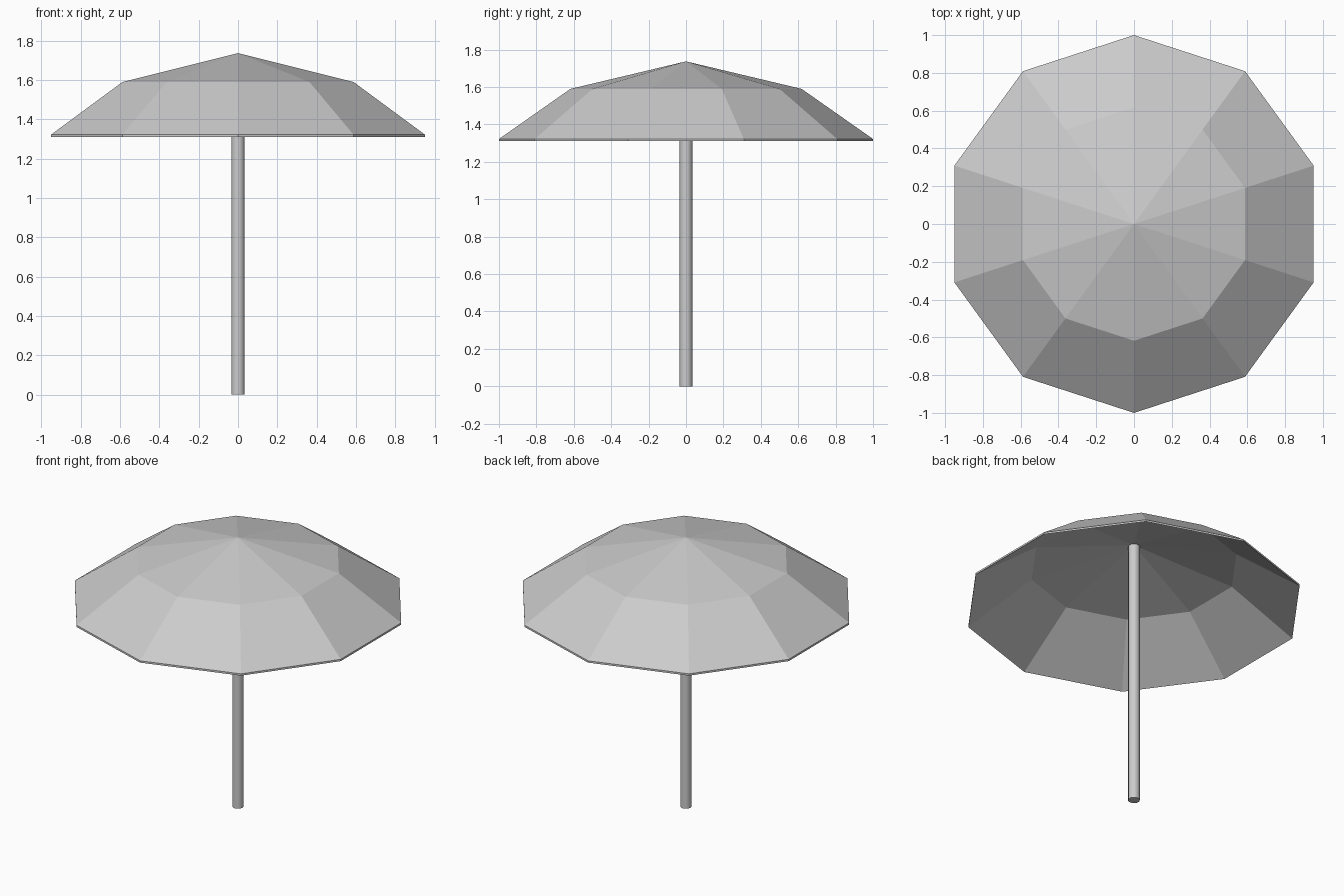
import bpy, bmesh
from math import cos, sin, radians

if "Cube" in bpy.data.objects:
    bpy.data.objects.remove(bpy.data.objects["Cube"])

SIDES = 10

def ring(bm, r, z):
    return [bm.verts.new((r * cos(radians(90 + 360 * i / SIDES)),
                          r * sin(radians(90 + 360 * i / SIDES)), z)) for i in range(SIDES)]

def lathe(name, start_z, profile, end_z):
    """Ten-sided closed solid: centre point, rings of (radius, z), centre point."""
    bm = bmesh.new()
    first = bm.verts.new((0, 0, start_z))
    rings = [ring(bm, r, z) for r, z in profile]
    last = bm.verts.new((0, 0, end_z))
    for i in range(SIDES):
        j = (i + 1) % SIDES
        bm.faces.new((first, rings[0][i], rings[0][j]))
        for a, b in zip(rings, rings[1:]):
            bm.faces.new((a[i], b[i], b[j], a[j]))
        bm.faces.new((last, rings[-1][j], rings[-1][i]))
    bmesh.ops.recalc_face_normals(bm, faces=bm.faces)
    mesh = bpy.data.meshes.new(name)
    bm.to_mesh(mesh)
    bm.free()
    obj = bpy.data.objects.new(name, mesh)
    bpy.context.collection.objects.link(obj)
    return obj

# Thin faceted canopy: outer skin, rim, inner skin
lathe("canopy", 1.737, [(0.618, 1.59), (1.0, 1.322), (1.0, 1.31), (0.618, 1.578)], 1.725)

# Pole from the ground up to the underside of the canopy
pole = lathe("pole", 0.0, [(0.035, 0.0), (0.035, 1.715)], 1.715)
bpy.context.view_layer.objects.active = pole
pole.select_set(True)
bpy.ops.object.shade_smooth_by_angle(angle=radians(40))
